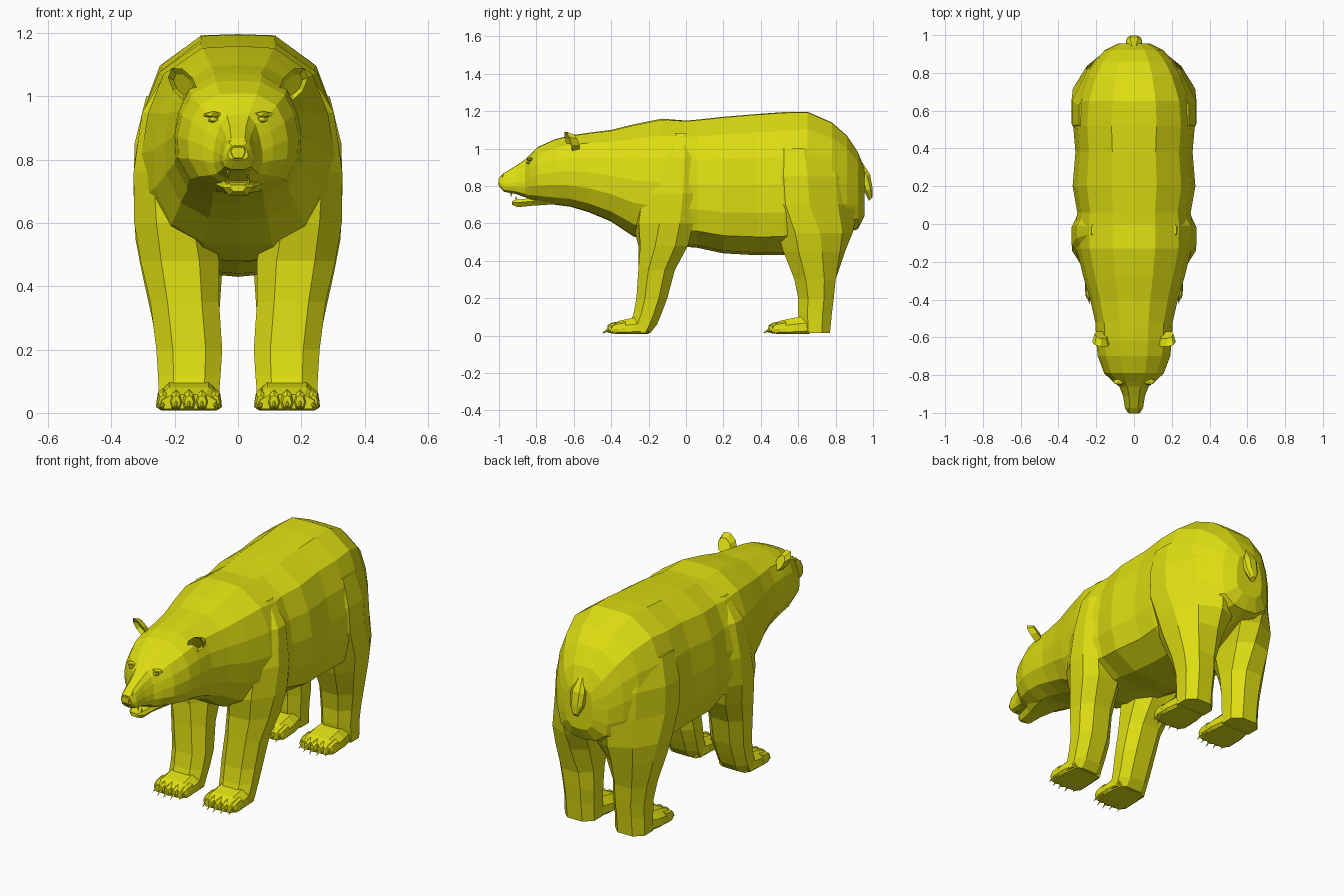
import bpy, bmesh, math
from mathutils import Vector

if "Cube" in bpy.data.objects:
    bpy.data.objects.remove(bpy.data.objects["Cube"])

fur = bpy.data.materials.new("yellow_fur")
fur.diffuse_color = (0.73, 0.73, 0.006, 1)
fur.use_nodes = True
fur.node_tree.nodes["Principled BSDF"].inputs["Base Color"].default_value = fur.diffuse_color


def make(name, bm):
    bmesh.ops.recalc_face_normals(bm, faces=bm.faces[:])
    me = bpy.data.meshes.new(name)
    bm.to_mesh(me)
    bm.free()
    me.materials.append(fur)
    ob = bpy.data.objects.new(name, me)
    bpy.context.collection.objects.link(ob)
    return ob


def loft(name, rings, sides=(1,)):
    """Skin a list of point rings, once per x sign in sides."""
    bm = bmesh.new()
    for s in sides:
        vr = [[bm.verts.new((s * p[0], p[1], p[2])) for p in r] for r in rings]
        n = len(vr[0])
        for a, b in zip(vr, vr[1:]):
            for i in range(n):
                j = (i + 1) % n
                bm.faces.new((a[i], a[j], b[j], b[i]))
        bm.faces.new(vr[0])
        bm.faces.new(vr[-1])
    return make(name, bm)


def y_rings(stations, half, cx=0.0):
    """Upright rings from (y, bottom, top, half width) stations."""
    prof = half + [(-x, z) for x, z in reversed(half) if x > 0]
    return [[(cx + x * w, y, b + (t - b) * z) for x, z in prof]
            for y, b, t, w in stations]


OCT = [(1, .45), (.5, 1), (-.5, 1), (-1, .45),
       (-1, -.45), (-.5, -1), (.5, -1), (1, -.45)]
HIP = [(1, -.1), (.5, .5), (-.2, .93), (-1, .95),
       (-1, -.45), (-.5, -1), (.5, -1), (1, -.6)]
SHOULDER = [(1, .6), (.7, 1), (-.5, 1), (-1, .45),
            (-1, -.45), (-.5, -1), (.4, -.7), (1, .05)]


def z_rings(stations, upper, z0, z1):
    """Level rings from (z, front y, back y, inner x, outer x) stations,
    blending from an octagon at z0 to the upper section at z1."""
    rings = []
    for z, yf, yb, xi, xo in stations:
        k = min(1, max(0, (z - z0) / (z1 - z0)))
        rings.append([((xi + xo) / 2 + (a[0] + (b[0] - a[0]) * k) * (xo - xi) / 2,
                       (yf + yb) / 2 + (a[1] + (b[1] - a[1]) * k) * (yb - yf) / 2, z)
                      for a, b in zip(OCT, upper)])
    return rings


# torso, neck and head down to the snout
NECK = [(0, 1), (.37, .99), (.77, .87), (.93, .69), (1, .5),
        (.98, .3), (.78, .11), (.4, .01), (0, 0)]
BELLY = [(0, 1), (.37, .995), (.77, .87), (.93, .69), (1, .5),
         (1, .3), (.9, .13), (.5, .02), (0, 0)]
SNOUT = [(0, 1), (.45, .99), (.72, .85), (.88, .65), (1, .42),
         (1, .25), (.85, .08), (.45, 0), (0, 0)]
snout = [(-1.0, .80, .845, .032), (-.975, .77, .868, .048),
         (-.91, .757, .908, .058), (-.86, .74, .942, .078)]
neck = [(-.835, .725, .965, .112), (-.79, .715, 1.01, .158),
        (-.70, .70, 1.05, .192), (-.62, .69, 1.07, .20),
        (-.52, .66, 1.085, .205), (-.40, .61, 1.10, .232),
        (-.28, .53, 1.13, .268), (-.13, .48, 1.16, .305)]
torso = [(0, .475, 1.15, .31),
         (.06, .47, 1.155, .30), (.20, .44, 1.17, .325),
         (.38, .43, 1.185, .31), (.52, .43, 1.195, .322),
         (.65, .47, 1.197, .312), (.78, .52, 1.14, .262),
         (.86, .55, 1.07, .212), (.92, .57, .98, .155), (.955, .64, .89, .085)]
loft("body_and_head", y_rings(snout, SNOUT) + y_rings(neck, NECK)
     + y_rings(torso, BELLY))

# lower jaw
JAW = [(0, 1), (.8, 1), (1, .6), (.6, 0), (0, 0)]
loft("lower_jaw", y_rings([(-.93, .70, .72, .025), (-.90, .687, .728, .048),
                           (-.82, .695, .735, .062), (-.74, .70, .76, .10),
                           (-.66, .70, .78, .12)], JAW))

# nose pad
loft("nose", y_rings([(-1.003, .805, .838, .022), (-.985, .79, .858, .036),
                      (-.95, .80, .87, .03)], JAW))

# legs, each pair in one mesh
loft("front_legs", z_rings([
    (.015, -.29, -.19, .06, .25), (.06, -.30, -.155, .06, .25),
    (.12, -.28, -.13, .055, .253), (.20, -.265, -.10, .05, .258),
    (.35, -.255, -.06, .06, .277), (.48, -.255, .01, .06, .308),
    (.60, -.285, .04, .08, .328), (.76, -.28, .05, .12, .33),
    (.95, -.20, .04, .12, .303), (1.08, -.12, .015, .08, .225)],
    SHOULDER, .4, .7), (1, -1))
loft("hind_legs", z_rings([
    (.015, .61, .77, .065, .25), (.12, .60, .78, .065, .25),
    (.20, .60, .79, .06, .255), (.30, .58, .80, .06, .272),
    (.45, .52, .855, .05, .305), (.55, .49, .90, .03, .324),
    (.70, .43, .94, .02, .33), (.85, .42, .93, .02, .327),
    (1.0, .44, .86, .06, .29)], HIP, .3, .7), (1, -1))

# paws with toes and claws
PAW = [(0, 1), (.6, 1), (.95, .6), (1, .15), (.85, 0), (0, 0)]
TOE = [(0, 1), (.7, .85), (1, .4), (.7, 0), (0, 0)]


def cone(bm, base, tip, r, n=4):
    base, tip = Vector(base), Vector(tip)
    q = (tip - base).to_track_quat('Z', 'Y')
    ring = [bm.verts.new(base + q @ Vector((r * math.cos(2 * math.pi * i / n),
                                            r * math.sin(2 * math.pi * i / n), 0)))
            for i in range(n)]
    top = bm.verts.new(tip)
    for i in range(n):
        bm.faces.new((ring[i], ring[(i + 1) % n], top))
    bm.faces.new(ring)


for label, y0 in (("front", -.42), ("hind", .44)):
    loft(label + "_paws", y_rings([
        (y0 + .02, .012, .058, .09), (y0 + .065, .008, .08, .104),
        (y0 + .14, .008, .096, .104), (y0 + .22, .01, .11, .09)],
        PAW, .155), (1, -1))
    claws = bmesh.new()
    for k in range(5):
        x = .155 + (k - 2) * .041
        back = .0064 * (k - 2) ** 2
        loft(f"{label}_toes_{k + 1}", y_rings([
            (y0 + back, .02, .055, .014), (y0 + back + .02, .012, .068, .0205),
            (y0 + back + .07, .012, .078, .0205)], TOE, x), (1, -1))
        for s in (1, -1):
            cone(claws, (s * x, y0 + back + .01, .036),
                 (s * x, y0 + back - .03, .012), .009)
    make(label + "_claws", claws)

# cupped ears facing forward
ear = bmesh.new()
for s in (1, -1):
    rim, cup, rear = [], [], []
    for i in range(8):
        a = 2 * math.pi * i / 8 + .2
        u, v = math.cos(a), math.sin(a)
        x, z = .174 + .046 * u + .012 * v, 1.038 + .054 * v + .012 * u
        y = -.622 - .018 * v + .01 * u
        rim.append(ear.verts.new((s * x, y - .008, z)))
        cup.append(ear.verts.new((s * (.17 + (x - .17) * .65), y + .012,
                                  1.035 + (z - 1.035) * .65)))
        rear.append(ear.verts.new((s * (.17 + (x - .17) * .75), y + .034,
                                   1.03 + (z - 1.03) * .75)))
    for a, b in ((cup, rim), (rim, rear)):
        for i in range(8):
            j = (i + 1) % 8
            ear.faces.new((a[i], a[j], b[j], b[i]))
    ear.faces.new(cup)
    ear.faces.new(rear)
make("ears", ear)

# eyes with a heavy brow lid
eyes, brows = bmesh.new(), bmesh.new()
for s in (1, -1):
    for bm, c, r in ((eyes, (s * .077, -.842, .928), (.02, .013, .012)),
                     (brows, (s * .08, -.834, .943), (.034, .018, .011))):
        vs = bmesh.ops.create_icosphere(bm, subdivisions=1, radius=1)["verts"]
        for v in vs:
            v.co = Vector(c) + Vector([v.co[i] * r[i] for i in range(3)])
make("eyes", eyes)
make("brows", brows)

# canine teeth
teeth = bmesh.new()
for s in (1, -1):
    cone(teeth, (s * .033, -.905, .72), (s * .035, -.91, .75), .007)
    cone(teeth, (s * .03, -.935, .77), (s * .03, -.935, .738), .007)
make("teeth", teeth)

# short hanging tail
loft("tail", [[(u * w, y + v * d, z + v * .01) for u, v in OCT]
              for z, y, w, d in ((.92, .92, .02, .02), (.85, .955, .042, .03),
                                 (.78, .975, .038, .022), (.73, .988, .014, .01))])
